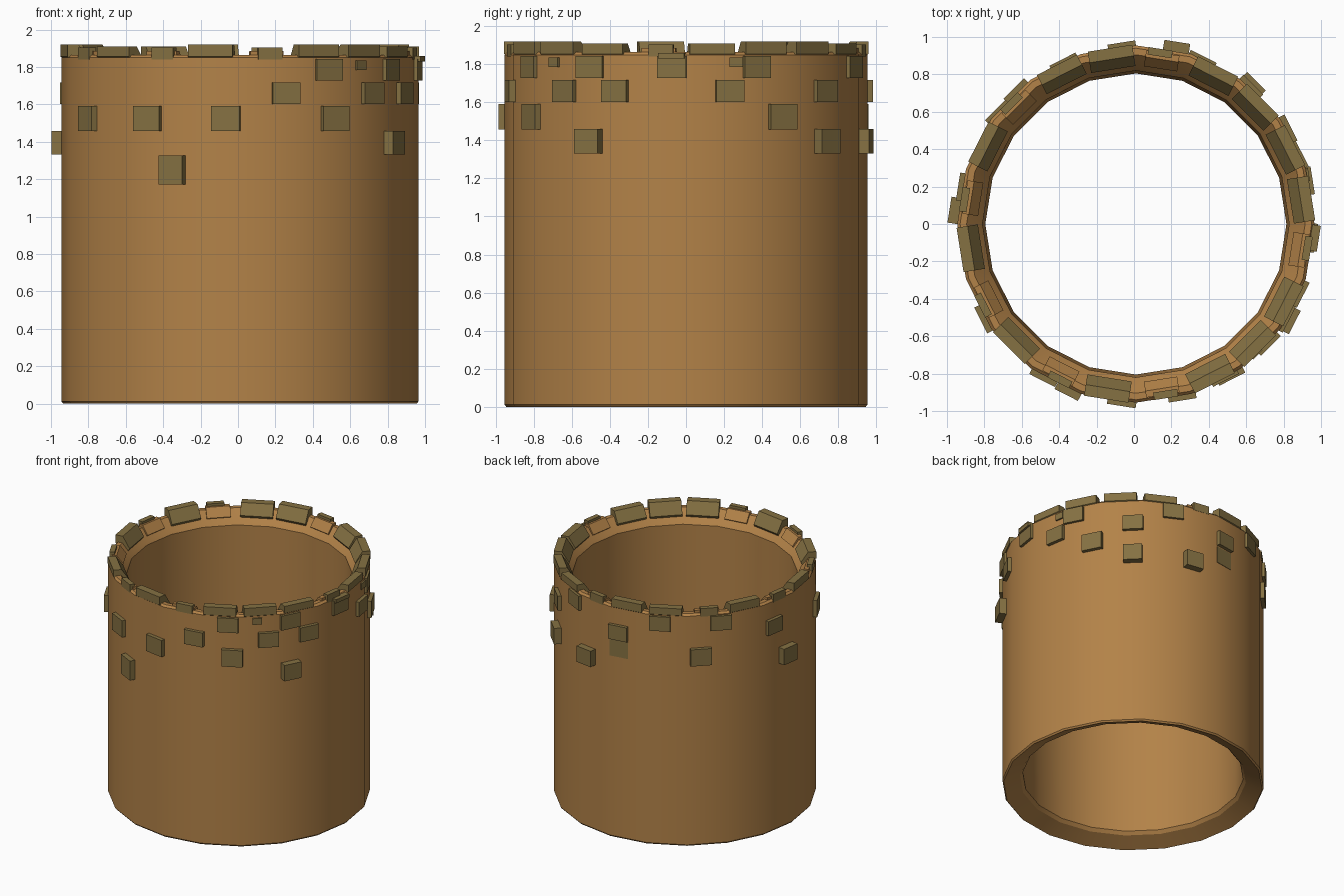
import bpy, bmesh
from math import sin, cos, radians, floor

if "Cube" in bpy.data.objects:
    bpy.data.objects.remove(bpy.data.objects["Cube"])

N, R = 20, 0.955
CX = 0.01                      # slight sideways offset of the wall
APO = R * cos(radians(9))      # distance to a flat side


def material(name, rgb):
    m = bpy.data.materials.new(name)
    m.diffuse_color = (*rgb, 1)
    m.use_nodes = True
    m.node_tree.nodes["Principled BSDF"].inputs["Base Color"].default_value = m.diffuse_color
    return m


CLAY = material("clay", (0.45, 0.225, 0.065))
STONE = material("stone", (0.235, 0.165, 0.055))


def finish(bm, name, mat):
    bmesh.ops.recalc_face_normals(bm, faces=bm.faces)
    me = bpy.data.meshes.new(name)
    bm.to_mesh(me)
    bm.free()
    me.materials.append(mat)
    ob = bpy.data.objects.new(name, me)
    ob.location.x = CX
    bpy.context.collection.objects.link(ob)
    return ob


def prism(bm, k, profile, t0, t1):
    """Extrude a (distance, z) profile sideways along flat side k."""
    a = radians(18 * k + 9)
    rings = []
    for t in (t0, t1):
        rings.append([bm.verts.new((d * cos(a) - t * sin(a), d * sin(a) + t * cos(a), z))
                      for d, z in profile])
    n = len(profile)
    bm.faces.new(rings[0])
    bm.faces.new(rings[1][::-1])
    for i in range(n):
        j = (i + 1) % n
        bm.faces.new((rings[0][i], rings[1][i], rings[1][j], rings[0][j]))


# Hollow 20-sided tower wall with bevelled rims
profile = [(0.945, 0), (R, 0.012), (R, 1.85), (0.94, 1.865), (0.905, 1.865),
           (0.835, 1.785), (0.82, 1.765), (0.805, 0.08), (0.825, 0.055)]
bm = bmesh.new()
rings = [[bm.verts.new((r * cos(radians(18 * i)), r * sin(radians(18 * i)), z))
          for r, z in profile] for i in range(N)]
for i in range(N):
    a, b = rings[i], rings[(i + 1) % N]
    for j in range(len(profile)):
        q = (j + 1) % len(profile)
        bm.faces.new((a[j], b[j], b[q], a[q]))
wall = finish(bm, "tower_wall", CLAY)
bpy.context.view_layer.objects.active = wall
wall.select_set(True)
bpy.ops.object.shade_smooth_by_angle(angle=radians(25))

# Rim stones: raised on most sides, low clay blocks on the others
low = {4, 7, 9, 11, 13, 15, 19}
stones, clay = bmesh.new(), bmesh.new()
for k in range(N):
    if k in low:
        prism(clay, k, [(0.925, 1.83), (0.925, 1.885), (0.89, 1.885), (0.84, 1.82), (0.87, 1.79)],
              -0.09, 0.09)
        prism(stones, k, [(0.945, 1.84), (0.945, 1.905), (0.905, 1.905), (0.905, 1.84)],
              -0.05, 0.08)
    else:
        top = 1.92 if k % 3 else 1.91
        prism(stones, k, [(0.95, 1.855), (0.95, top), (0.89, top), (0.835, 1.83), (0.86, 1.79)],
              -0.13, 0.11)
finish(stones, "rim_stones", STONE)
finish(clay, "rim_blocks", CLAY)

# Exposed wall bricks: row height, half height, overhang, width, angles
rows = [
    (1.785, 0.058, 0.020, 0.155, (-60, -32, -4.5, 23, 68, 114, 141)),
    (1.810, 0.025, 0.012, 0.07, (-47, 16)),
    (1.845, 0.015, 0.035, 0.14, (-4.5,)),
    (1.660, 0.058, 0.027, 0.15, (-75, -42, -23, 14, 50, 94.5, 168)),
    (1.525, 0.067, 0.030, 0.155, (-148, -121, -94.5, -58, 32, 132)),
    (1.525, 0.067, 0.003, 0.15, (94.5,)),
    (1.395, 0.064, 0.053, 0.14, (-32, 50, 77, 175.8)),
    (1.250, 0.078, 0.040, 0.14, (-112,)),
]
bm = bmesh.new()
for z, h, p, w, angles in rows:
    for a in angles:
        k = floor(a / 18)
        t = R * sin(radians(a - 18 * k - 9))
        d0, d1 = APO - 0.03, APO + p
        prism(bm, k, [(d0, z - h), (d1, z - h), (d1, z + h), (d0, z + h)], t - w / 2, t + w / 2)
finish(bm, "wall_bricks", STONE)
